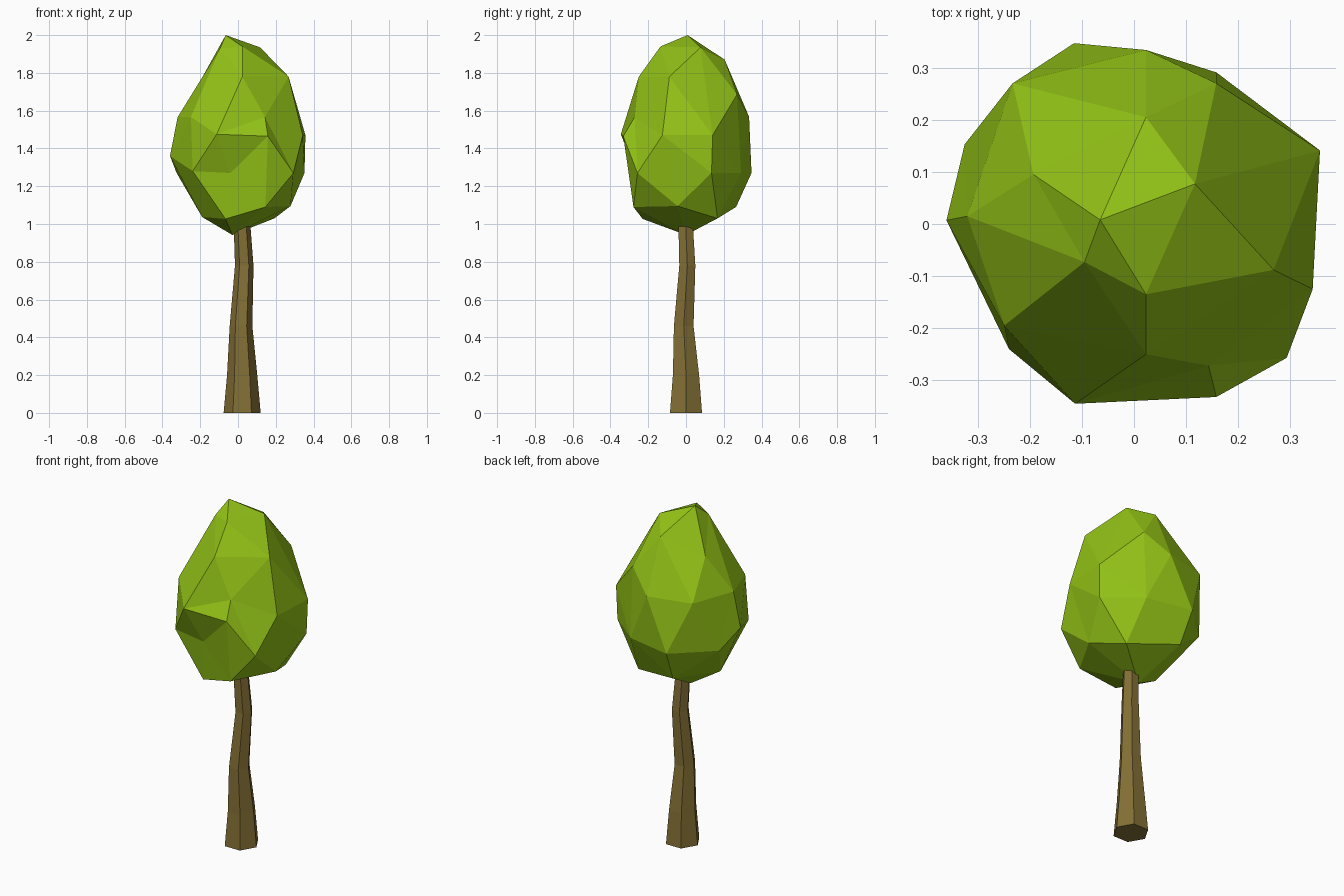
import bpy, bmesh
from math import cos, sin, tau
from mathutils import Vector


def finish(bm, name, color):
    bmesh.ops.recalc_face_normals(bm, faces=bm.faces)
    mesh = bpy.data.meshes.new(name)
    bm.to_mesh(mesh)
    bm.free()
    mat = bpy.data.materials.new(name + "_color")
    mat.diffuse_color = (*color, 1)
    mesh.materials.append(mat)
    bpy.context.collection.objects.link(bpy.data.objects.new(name, mesh))


# Trunk: crooked six-sided loft (centre x, centre y, height, radius)
rings = [(.022, 0, 0, .098), (.022, 0, .2, .080), (.016, -.012, .46, .060),
         (.033, .007, .78, .049), (.021, -.002, 1.0, .044)]
bm = bmesh.new()
loops = [[bm.verts.new((x + r * cos(tau * i / 6), y + r * sin(tau * i / 6), z))
          for i in range(6)] for x, y, z, r in rings]
for a, b in zip(loops, loops[1:]):
    for i in range(6):
        j = (i + 1) % 6
        bm.faces.new((a[i], a[j], b[j], b[i]))
bm.faces.new(loops[0][::-1])
bm.faces.new(loops[-1])
finish(bm, "trunk", (.23, .16, .035))

# Crown: facet corners, from the tip down
corners = [
    (-.065, .008, 2.0),
    (.117, .077, 1.935), (.023, -.135, 1.94), (-.095, -.073, 1.93),
    (-.193, .095, 1.77), (.023, .205, 1.87),
    (.268, -.088, 1.78), (.023, -.25, 1.78), (.158, .27, 1.685),
    (-.249, -.195, 1.567), (.143, -.272, 1.567), (-.32, .015, 1.565),
    (-.233, .27, 1.567), (.023, .334, 1.567),
    (.357, .141, 1.47), (.343, -.125, 1.47), (.158, -.332, 1.465),
    (-.113, -.345, 1.475), (-.36, .007, 1.36),
    (-.04, -.265, 1.27), (.293, -.257, 1.27), (-.24, -.24, 1.28),
    (-.325, .153, 1.27), (-.115, .347, 1.27), (.158, .291, 1.27),
    (.352, .135, 1.27),
    (.145, -.278, 1.09), (.278, -.045, 1.095), (-.1, .265, 1.09),
    (-.066, -.23, 1.027), (-.19, -.05, 1.037), (.193, .167, 1.03),
    (-.03, 0, .942)]

# Facets come from the hull of the corner directions, so dents survive
centre = Vector((.01, 0, 1.43))
bm = bmesh.new()
place = {}
for c in corners:
    d = Vector(c) - centre
    d.z *= .65
    place[bm.verts.new(d.normalized())] = Vector(c)
bmesh.ops.convex_hull(bm, input=bm.verts[:])
for v in bm.verts:
    v.co = place[v]
finish(bm, "crown", (.29, .54, .008))
